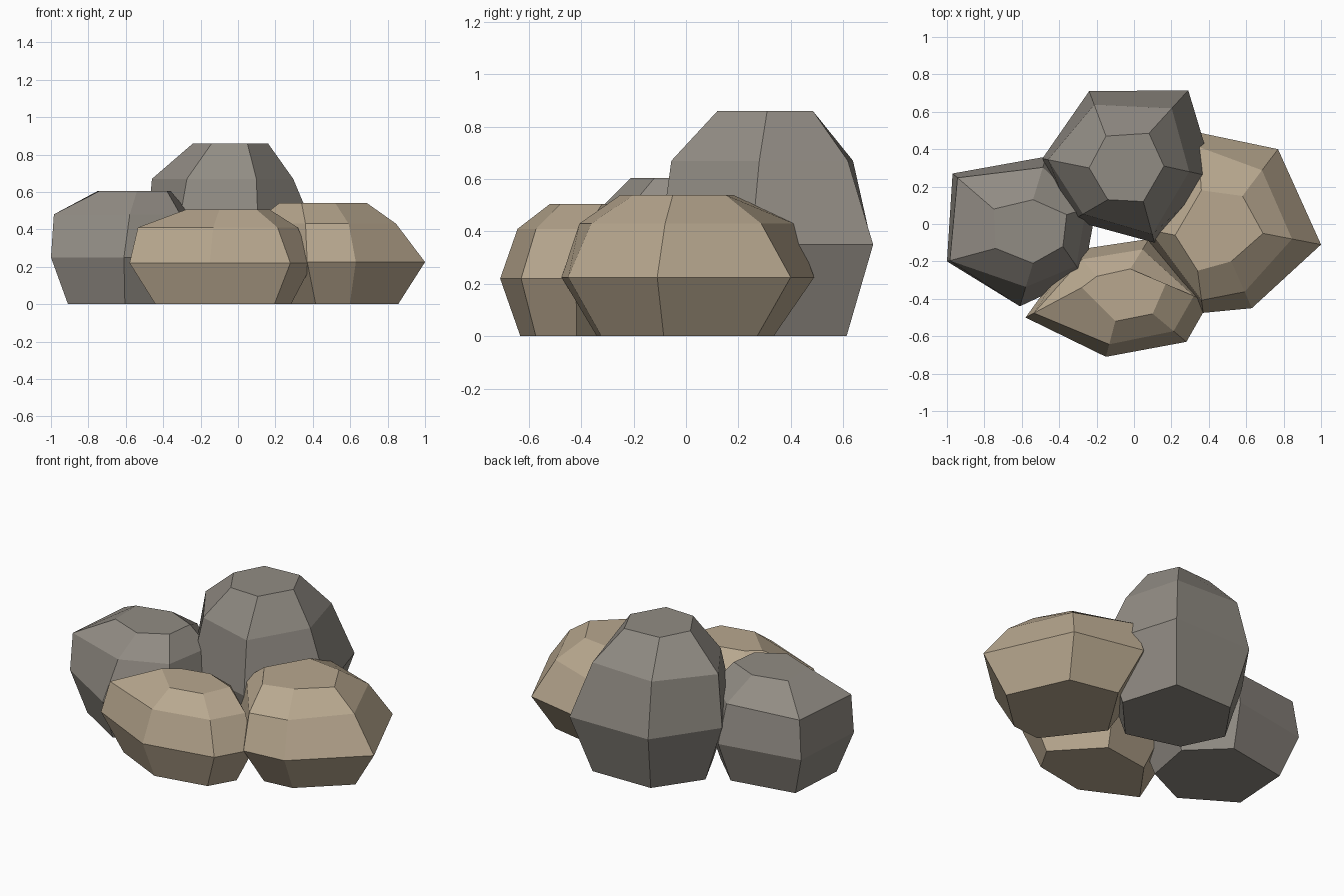
import bpy, bmesh
from mathutils import Vector

if "Cube" in bpy.data.objects:
    bpy.data.objects.remove(bpy.data.objects["Cube"])


def material(name, rgb):
    m = bpy.data.materials.new(name)
    m.diffuse_color = (*rgb, 1)
    m.use_nodes = True
    m.node_tree.nodes["Principled BSDF"].inputs["Base Color"].default_value = m.diffuse_color
    return m


GREY = material("grey_stone", (0.285, 0.262, 0.230))
SAND = material("sand_stone", (0.480, 0.390, 0.275))


def rock(name, mat, heights, waist, crown, lean, foot):
    """Loft four hexagonal rings: foot, waist, shoulder and crown.
    lean = how far each shoulder corner moves from waist to crown."""
    waist = [Vector(p) for p in waist]
    crown = [Vector(p) for p in crown]
    centre = sum(waist, Vector((0, 0))) / len(waist)
    base = [centre + (p - centre) * foot for p in waist]
    shoulder = [w.lerp(c, t) for w, c, t in zip(waist, crown, lean)]

    bm = bmesh.new()
    rings = [[bm.verts.new((p.x, p.y, z)) for p in ring]
             for z, ring in zip(heights, (base, waist, shoulder, crown))]
    n = len(waist)
    for low, high in zip(rings, rings[1:]):
        for i in range(n):
            j = (i + 1) % n
            bm.faces.new((low[i], low[j], high[j], high[i]))
    bm.faces.new(rings[0])
    bm.faces.new(rings[-1])
    bmesh.ops.recalc_face_normals(bm, faces=bm.faces)
    mesh = bpy.data.meshes.new(name)
    bm.to_mesh(mesh)
    bm.free()
    mesh.materials.append(mat)
    obj = bpy.data.objects.new(name, mesh)
    bpy.context.collection.objects.link(obj)
    return obj


# Tall grey boulder at the back
rock("tall_back_rock", GREY, (0, 0.35, 0.67, 0.86),
     [(-.24, .71), (.29, .715), (.43, .25), (.11, -.10), (-.33, .02), (-.49, .35)],
     [(-.15, .47), (.08, .485), (.16, .31), (.05, .12), (-.14, .13), (-.24, .30)],
     (.30, .42, .50, .20, .30, .12), .74)

# Lower grey boulder on the left
rock("left_rock", GREY, (0, 0.25, 0.48, 0.605),
     [(-.97, .27), (-.47, .36), (-.20, .10), (-.27, -.28), (-.61, -.44), (-1.0, -.20)],
     [(-.75, .08), (-.54, .13), (-.36, .05), (-.38, -.12), (-.54, -.21), (-.74, -.13)],
     (.12, .25, .35, .35, .45, .06), .78)

# Low sandy boulder at the front
rock("front_rock", SAND, (0, 0.22, 0.41, 0.505),
     [(-.58, -.50), (-.15, -.71), (.28, -.63), (.40, -.42), (.08, -.08), (-.32, -.14)],
     [(-.28, -.34), (-.10, -.52), (.10, -.48), (.17, -.32), (-.02, -.24), (-.20, -.28)],
     (.15, .35, .38, .35, .35, .35), .74)

# Wide sandy boulder on the right
rock("right_rock", SAND, (0, 0.225, 0.43, 0.54),
     [(.34, .49), (.77, .40), (1.0, -.11), (.63, -.45), (.37, -.475), (.02, -.02)],
     [(.36, .18), (.58, .15), (.69, -.05), (.52, -.20), (.34, -.25), (.22, -.06)],
     (.25, .45, .50, .35, .30, .30), .70)
